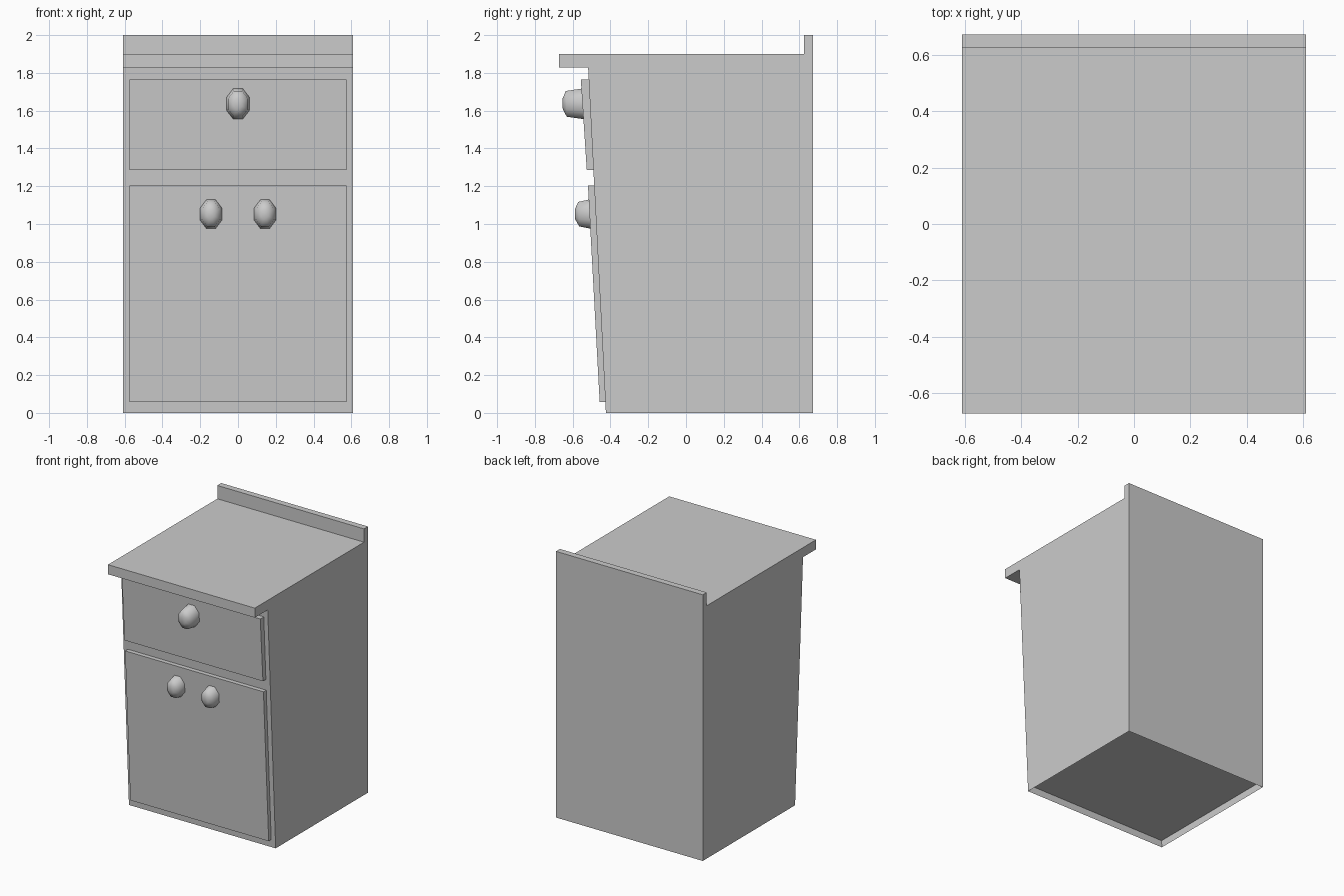
import bpy, bmesh
from math import sin, cos, pi

if "Cube" in bpy.data.objects:
    bpy.data.objects.remove(bpy.data.objects["Cube"])

HALF_W = 0.61


def finish(name, bm):
    bmesh.ops.recalc_face_normals(bm, faces=bm.faces)
    mesh = bpy.data.meshes.new(name)
    bm.to_mesh(mesh)
    bm.free()
    ob = bpy.data.objects.new(name, mesh)
    bpy.context.collection.objects.link(ob)
    return ob


def extrude_profile(bm, pts, x0, x1):
    """Extrude a (y, z) outline along x."""
    a = [bm.verts.new((x0, y, z)) for y, z in pts]
    b = [bm.verts.new((x1, y, z)) for y, z in pts]
    bm.faces.new(a)
    bm.faces.new(b[::-1])
    n = len(pts)
    for i in range(n):
        j = (i + 1) % n
        bm.faces.new((a[i], b[i], b[j], a[j]))


def front_y(z):
    """Depth of the leaning front at height z."""
    return -0.424 - 0.0515 * z


# Carcass with worktop overhang and backsplash, open underneath
bm = bmesh.new()
extrude_profile(bm, [(front_y(0), 0), (front_y(1.828), 1.828), (-0.672, 1.828),
                     (-0.672, 1.9), (0.625, 1.9), (0.625, 2.0),
                     (0.672, 2.0), (0.672, 0)], -HALF_W, HALF_W)
bottom = [f for f in bm.faces if all(v.co.z < 0.001 for v in f.verts)]
bmesh.ops.delete(bm, geom=bottom, context='FACES_ONLY')
finish("cabinet_body", bm)

# Recessed floor
bm = bmesh.new()
bm.faces.new([bm.verts.new((x, y, 0.055)) for x, y in (
    (-HALF_W, front_y(0.055)), (-HALF_W, 0.672),
    (HALF_W, 0.672), (HALF_W, front_y(0.055)))])
floor = finish("cabinet_floor", bm)
floor.data.flip_normals()


# Leaning drawer and door fronts
def front_panel(name, x0, x1, z0, z1, t0, t1):
    bm = bmesh.new()
    extrude_profile(bm, [(front_y(z0) + 0.002, z0), (front_y(z0) - t0, z0),
                         (front_y(z1) - t1, z1), (front_y(z1) + 0.002, z1)], x0, x1)
    finish(name, bm)


front_panel("drawer_front", -0.575, 0.575, 1.285, 1.765, 0.035, 0.042)
front_panel("left_door", -0.575, 0, 0.057, 1.203, 0.03, 0.033)
front_panel("right_door", 0, 0.575, 0.057, 1.203, 0.03, 0.033)


# Eight-sided domed knobs
def knob(name, x, z, rx, rz, y_base, y_mid, y_tip):
    bm = bmesh.new()
    rings = []
    for y, s, lean in ((y_base, 1.0, 0.07), (y_mid, 0.84, 0.04), (y_tip, 0.34, 0.02)):
        ring = []
        for i in range(8):
            a = (i + 0.5) * pi / 4
            dz = rz * s * sin(a) / cos(pi / 8)
            ring.append(bm.verts.new((x + rx * s * cos(a) / cos(pi / 8),
                                      y - lean * dz, z + dz)))
        rings.append(ring)
    for r, q in zip(rings, rings[1:]):
        for i in range(8):
            j = (i + 1) % 8
            bm.faces.new((r[i], r[j], q[j], q[i]))
    bm.faces.new(rings[0])
    bm.faces.new(rings[-1])
    for f in bm.faces:
        f.smooth = len(f.verts) == 4 or f.calc_center_median().y < y_mid
    finish(name, bm)


knob("drawer_knob", 0, 1.636, 0.062, 0.081, -0.545, -0.634, -0.653)
for side, x in (("left", -0.143), ("right", 0.143)):
    knob(side + "_door_knob", x, 1.052, 0.058, 0.077, -0.51, -0.568, -0.588)
